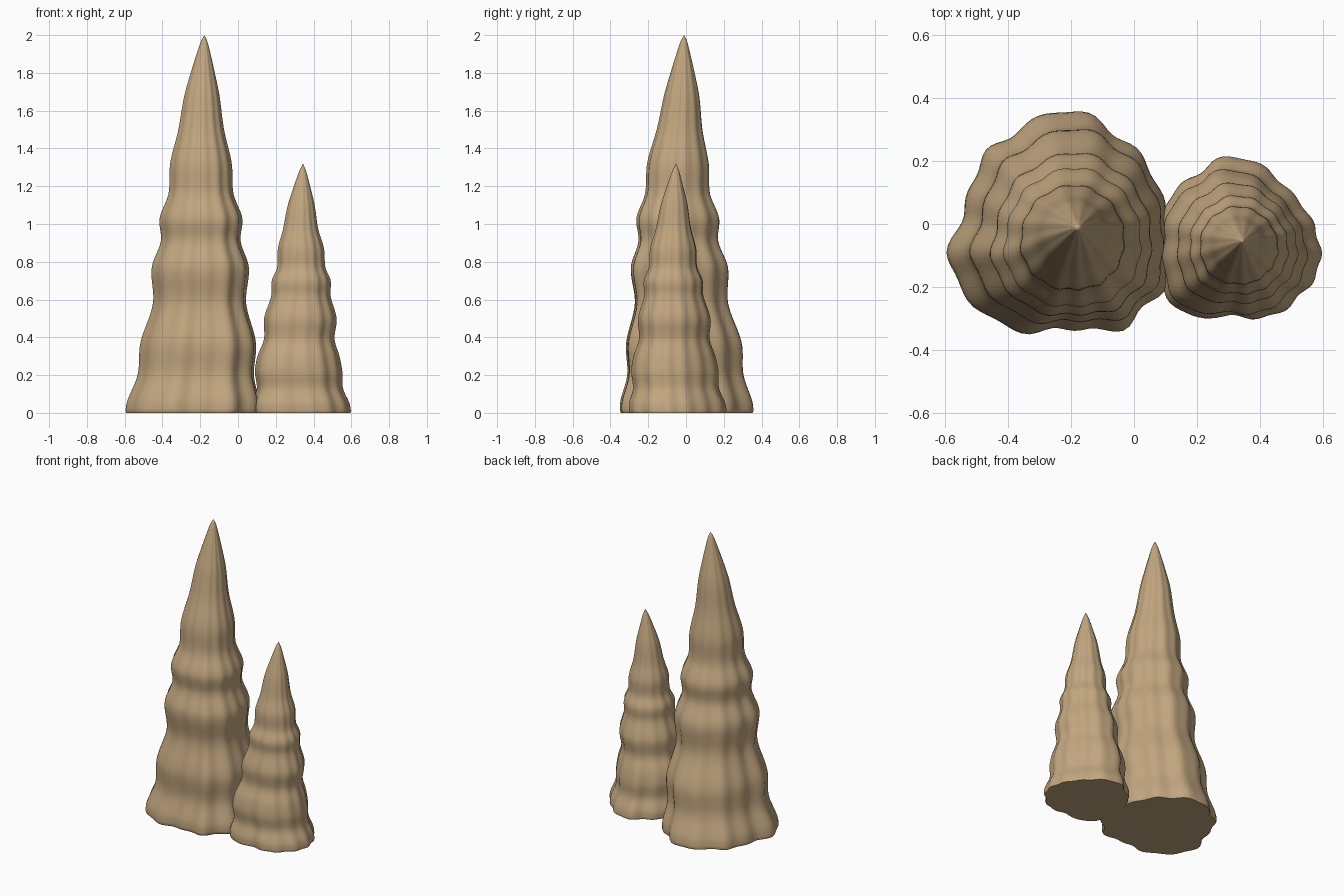
import bpy, bmesh, math

if "Cube" in bpy.data.objects:
    bpy.data.objects.remove(bpy.data.objects["Cube"])

SEG, RINGS = 96, 90

stone = bpy.data.materials.new("tan_stone")
stone.diffuse_color = (0.535, 0.38, 0.212, 1)
stone.use_nodes = True
stone.node_tree.nodes["Principled BSDF"].inputs["Base Color"].default_value = stone.diffuse_color


def spline(pts, t):
    """Smooth interpolation through (t, value, ...) rows."""
    i = 0
    while i < len(pts) - 2 and t > pts[i + 1][0]:
        i += 1
    a, b = pts[i], pts[i + 1]
    p, n = pts[max(i - 1, 0)], pts[min(i + 2, len(pts) - 1)]
    h = b[0] - a[0]
    u = min(max((t - a[0]) / h, 0), 1)
    out = []
    for k in range(1, len(a)):
        m0 = (b[k] - p[k]) / (b[0] - p[0]) * h
        m1 = (n[k] - a[k]) / (n[0] - a[0]) * h
        out.append((2*u**3 - 3*u*u + 1) * a[k] + (u**3 - 2*u*u + u) * m0
                   + (3*u*u - 2*u**3) * b[k] + (u**3 - u*u) * m1)
    return out


def flute(deg):
    """Vertical ribs: 30 degrees apart, closer together at the front right."""
    d = (deg - 13) % 360
    turn = d / 30 if d < 240 else 8 + (d - 240) / 24
    return math.cos(2 * math.pi * turn)


def outline(lobes, fade):
    """Lobed, fluted cross-section, scaled to fill a -1..1 square."""
    n = len(lobes)
    mean = sum(lobes) / n
    rows = [(i, lobes[i % n]) for i in range(-2, n + 3)]
    pts = []
    for s in range(SEG):
        a = 2 * math.pi * s / SEG
        r = mean + (spline(rows, s * n / SEG)[0] - mean) * fade
        r *= 1 + 0.018 * flute(math.degrees(a))
        pts.append((r * math.cos(a), r * math.sin(a)))
    axes = []
    for k in (0, 1):
        lo, hi = min(p[k] for p in pts), max(p[k] for p in pts)
        axes.append([(2 * p[k] - lo - hi) / (hi - lo) for p in pts])
    return list(zip(*axes))


def stalagmite(name, profile, axis, lobes):
    bm = bmesh.new()
    top = profile[-1][0]
    rings = []
    heights = [0, 0.01] + [top * j / RINGS for j in range(1, RINGS)]
    for z in heights:
        r = spline(profile, z)[0] * (0.985 if z == 0 else 1)
        cx, cy = spline(axis, z)
        shape = outline(lobes, max(0.1, 1 - 1.2 * z / top))
        rings.append([bm.verts.new((cx + r * x, cy + r * y, z)) for x, y in shape])
    tip = bm.verts.new((axis[-1][1], axis[-1][2], top))
    # flat underside, lobed wall, pointed tip
    bm.faces.new(rings[0][::-1])
    for s in range(SEG):
        q = (s + 1) % SEG
        for lo, hi in zip(rings, rings[1:]):
            bm.faces.new((lo[s], lo[q], hi[q], hi[s]))
        bm.faces.new((rings[-1][s], rings[-1][q], tip))
    me = bpy.data.meshes.new(name)
    bm.to_mesh(me)
    bm.free()
    me.materials.append(stone)
    ob = bpy.data.objects.new(name, me)
    bpy.context.collection.objects.link(ob)
    bpy.context.view_layer.objects.active = ob
    ob.select_set(True)
    bpy.ops.object.shade_smooth_by_angle(angle=math.radians(50))
    ob.select_set(False)


# Tall stalagmite: (height, radius), (height, centre x, centre y), lobe radii
stalagmite(
    "tall_stalagmite",
    [(0, .354), (.06, .35), (.2, .308), (.37, .306), (.58, .247), (.77, .257),
     (.91, .211), (1.03, .219), (1.16, .172), (1.32, .163), (1.5, .121),
     (1.68, .093), (1.8, .064), (1.9, .037), (1.97, .016), (2, 0)],
    [(0, -.243, .004), (.35, -.212, -.01), (.75, -.2, -.034), (1.05, -.196, -.044),
     (1.35, -.196, -.042), (1.65, -.192, -.025), (2, -.178, -.01)],
    [.34, .335, .334, .338, .335, .36, .36, .338, .318, .325, .308, .303,
     .315, .365, .377, .378, .376, .365, .34, .355, .395, .382, .392, .355])

# Short stalagmite
stalagmite(
    "short_stalagmite",
    [(0, .259), (.05, .255), (.13, .228), (.22, .231), (.3, .217), (.39, .187),
     (.5, .192), (.62, .157), (.7, .156), (.77, .128), (.87, .122), (.97, .094),
     (1.1, .071), (1.2, .043), (1.28, .018), (1.32, 0)],
    [(0, .34, -.043), (.25, .32, -.06), (.5, .33, -.062), (.75, .335, -.068),
     (1, .332, -.066), (1.32, .344, -.053)],
    [.242, .23, .222, .22, .23, .252, .27, .272, .252, .255, .258, .248,
     .246, .255, .282, .303, .304, .272, .262, .278, .277, .268, .268, .259])
